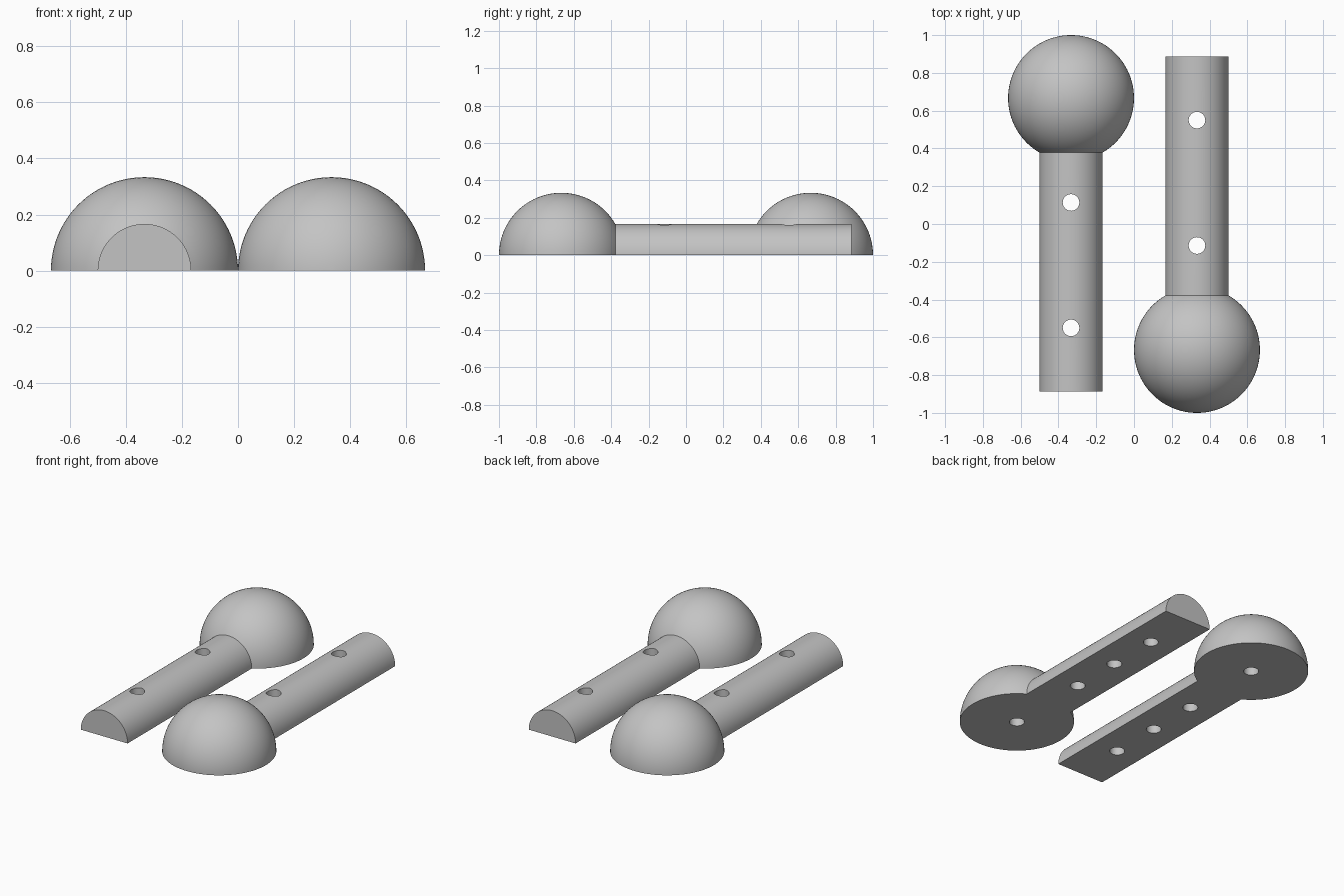
import bpy, bmesh
from math import pi, sin, cos, asin
from mathutils import Matrix, Vector

cube = bpy.data.objects.get("Cube")
if cube:
    bpy.data.objects.remove(cube, do_unlink=True)

BALL_R = 1 / 3
SHAFT_R = BALL_R / 2
BALL_Y = 1 - BALL_R
SHAFT_END = -0.886
HOLE_R = 0.044
PIN_DEPTH = 0.11

grey = bpy.data.materials.new("grey plastic")
grey.use_nodes = True
colour = (0.55, 0.55, 0.55, 1)
grey.diffuse_color = colour
grey.node_tree.nodes["Principled BSDF"].inputs["Base Color"].default_value = colour


def make_object(name, bm):
    bmesh.ops.recalc_face_normals(bm, faces=bm.faces[:])
    mesh = bpy.data.meshes.new(name)
    bm.to_mesh(mesh)
    bm.free()
    obj = bpy.data.objects.new(name, mesh)
    bpy.context.collection.objects.link(obj)
    return obj


def half_body(name):
    """Ball and shaft profile turned half a circle about y, closed by a flat base."""
    bm = bmesh.new()
    steps = 40
    neck = pi - asin(SHAFT_R / BALL_R)
    profile = [(BALL_R * sin(neck * i / steps), BALL_Y + BALL_R * cos(neck * i / steps))
               for i in range(steps + 1)]
    profile += [(SHAFT_R, SHAFT_END), (0, SHAFT_END)]
    verts = [bm.verts.new((r, y, 0)) for r, y in profile]
    edges = [bm.edges.new(pair) for pair in zip(verts, verts[1:])]
    bmesh.ops.spin(bm, geom=verts + edges, cent=(0, 0, 0), axis=(0, -1, 0),
                   angle=pi, steps=48)
    bmesh.ops.remove_doubles(bm, verts=bm.verts[:], dist=1e-5)
    rim = [e for e in bm.edges if e.is_boundary]
    bmesh.ops.contextual_create(bm, geom=rim)
    return make_object(name, bm)


def hole_cutter():
    """Two screw holes right through, and two blind pin holes from below."""
    bm = bmesh.new()
    for y, top in ((0.114, 0.5), (-0.55, 0.5), (-0.218, PIN_DEPTH), (BALL_Y, PIN_DEPTH)):
        bottom = -0.1
        bmesh.ops.create_cone(bm, cap_ends=True, segments=32, radius1=HOLE_R,
                              radius2=HOLE_R, depth=top - bottom,
                              matrix=Matrix.Translation(Vector((0, y, (top + bottom) / 2))))
    cutter = make_object("hole_cutter", bm)
    cutter.hide_render = True
    return cutter


def knob_half(name, x, turn):
    body = half_body(name)
    body.data.materials.append(grey)
    cutter = hole_cutter()
    cut = body.modifiers.new("holes", "BOOLEAN")
    cut.operation = "DIFFERENCE"
    cut.solver = "EXACT"
    cut.object = cutter
    bpy.ops.object.select_all(action="DESELECT")
    bpy.context.view_layer.objects.active = body
    body.select_set(True)
    bpy.ops.object.modifier_apply(modifier=cut.name)
    bpy.data.objects.remove(cutter, do_unlink=True)
    bpy.ops.object.shade_smooth_by_angle(angle=pi / 6)
    body.location.x = x
    body.rotation_euler.z = turn


# Two matching halves lying head to tail
knob_half("right_ball_handle_half", -BALL_R, 0)
knob_half("left_ball_handle_half", BALL_R, pi)
